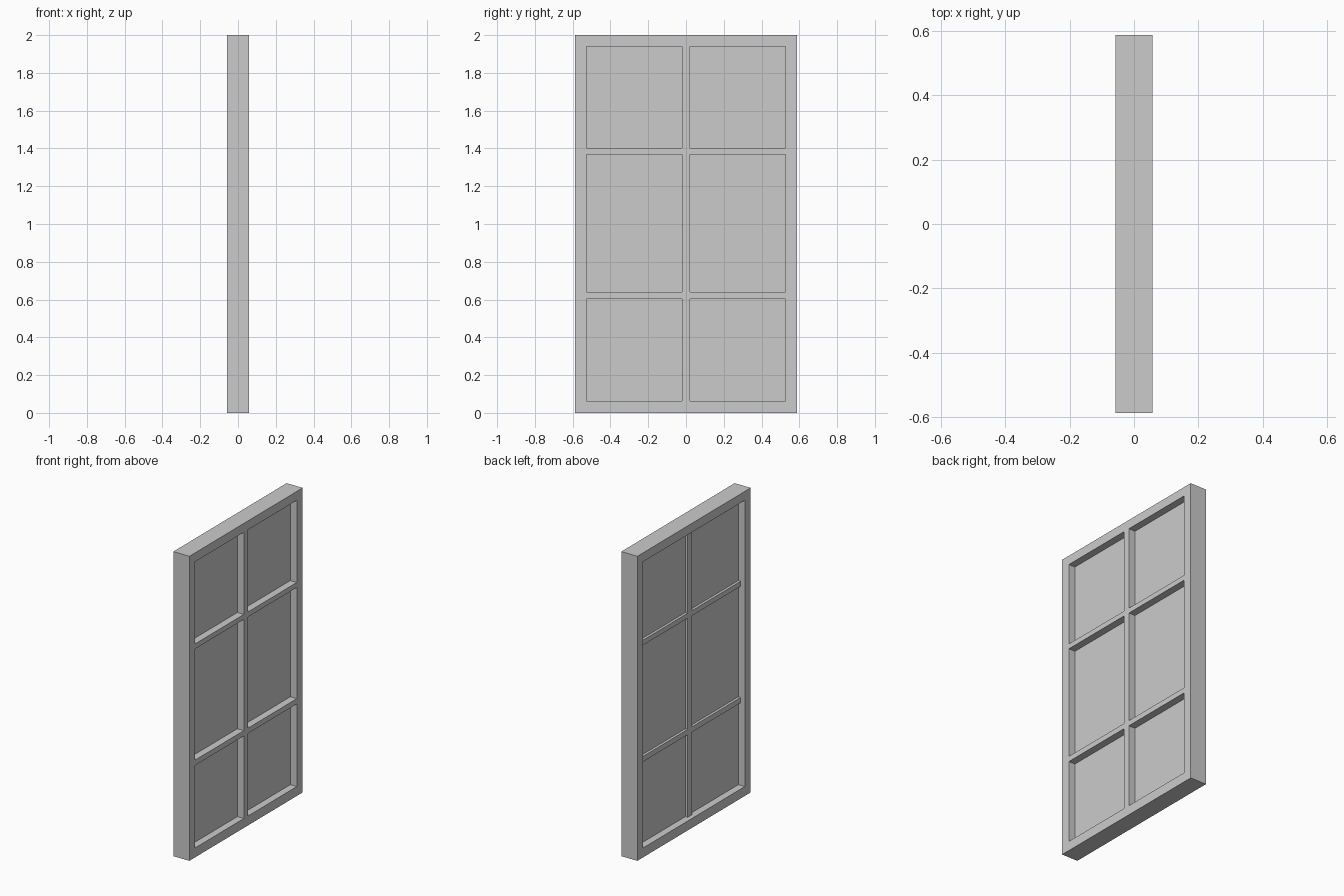
import bpy
import bmesh

if "Cube" in bpy.data.objects:
    bpy.data.objects.remove(bpy.data.objects["Cube"])

HALF_T, HALF_W, HEIGHT = 0.058, 0.588, 2.0   # overall half thickness, half width, height
OPEN_Y, OPEN_Z0, OPEN_Z1 = 0.527, 0.062, 1.941   # opening inside the frame
PANE_X = 0.011                               # half thickness of the panes
BAR_BACK = -0.028                            # bars are set back on the -x side
BAR_Y = 0.022                                # half width of the upright bar
RAILS = [(0.604, 0.639), (1.369, 1.402)]     # z ranges of the cross bars


def finish(name, bm):
    bmesh.ops.recalc_face_normals(bm, faces=bm.faces)
    mesh = bpy.data.meshes.new(name)
    bm.to_mesh(mesh)
    bm.free()
    obj = bpy.data.objects.new(name, mesh)
    bpy.context.collection.objects.link(obj)
    return obj


def box(name, xs, ys, zs):
    bm = bmesh.new()
    bmesh.ops.create_cube(bm, size=1)
    for v in bm.verts:
        v.co = [r[0] if c < 0 else r[1] for c, r in zip(v.co, (xs, ys, zs))]
    return finish(name, bm)


# Outer frame: rectangular section swept round the opening with mitred corners
bm = bmesh.new()
rings = []
for x, y, z0, z1 in [(-HALF_T, HALF_W, 0, HEIGHT), (HALF_T, HALF_W, 0, HEIGHT),
                     (HALF_T, OPEN_Y, OPEN_Z0, OPEN_Z1), (-HALF_T, OPEN_Y, OPEN_Z0, OPEN_Z1)]:
    rings.append([bm.verts.new(p) for p in
                  [(x, -y, z0), (x, y, z0), (x, y, z1), (x, -y, z1)]])
for i in range(4):
    a, b = rings[i], rings[(i + 1) % 4]
    for j in range(4):
        k = (j + 1) % 4
        bm.faces.new((a[j], a[k], b[k], b[j]))
finish("outer_frame", bm)

# Upright bar in the middle
box("upright_bar", (BAR_BACK, HALF_T), (-BAR_Y, BAR_Y), (OPEN_Z0, OPEN_Z1))

# Cross bars and panes on each side of the upright
levels = [OPEN_Z0] + [z for rail in RAILS for z in rail] + [OPEN_Z1]
for side, ys in (("left", (-OPEN_Y, -BAR_Y)), ("right", (BAR_Y, OPEN_Y))):
    for i, zs in enumerate(RAILS):
        box(f"cross_bar_{side}_{i + 1}", (BAR_BACK, HALF_T), ys, zs)
    for i in range(0, len(levels), 2):
        box(f"pane_{side}_{i // 2 + 1}", (-PANE_X, PANE_X), ys, (levels[i], levels[i + 1]))
